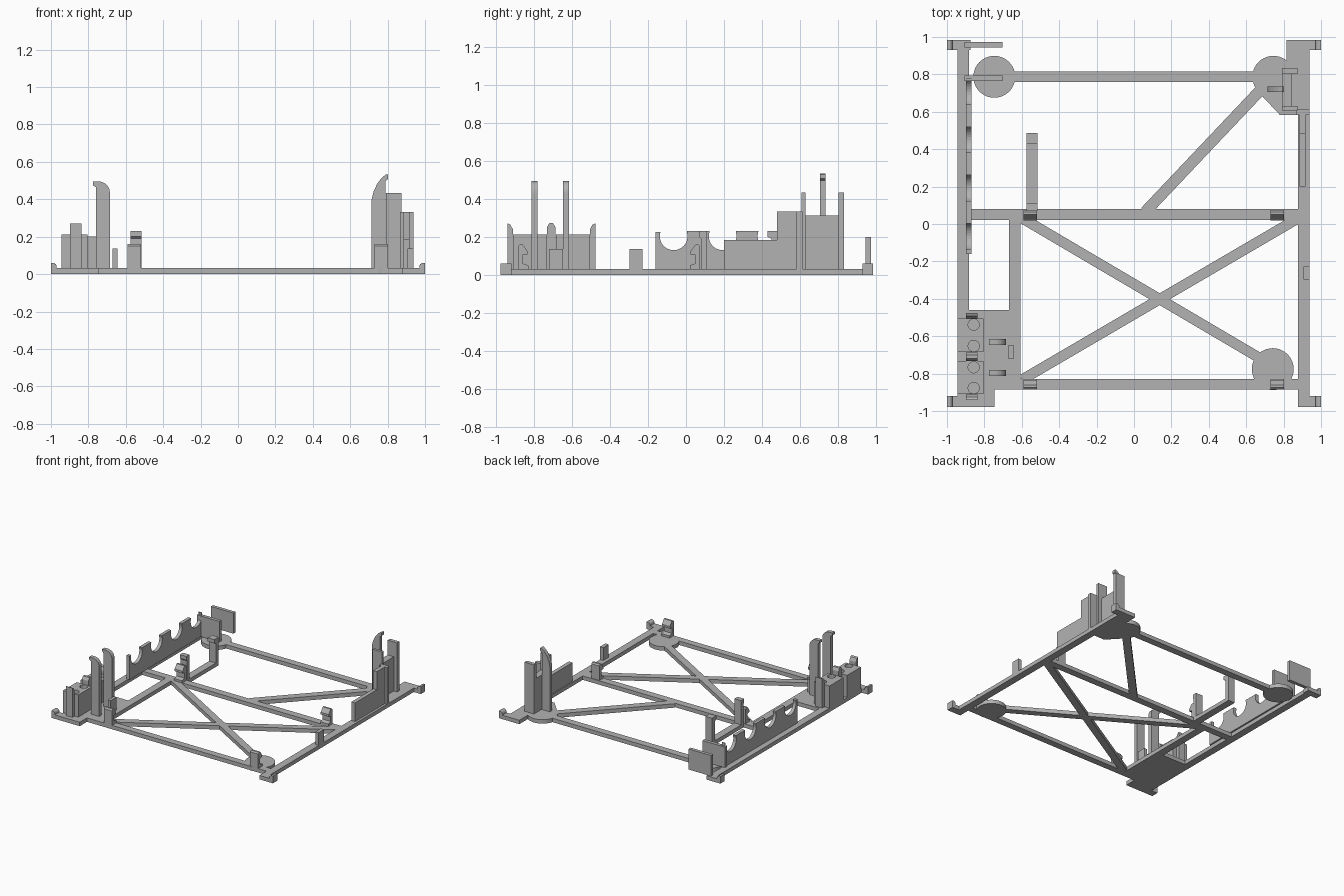
import bpy, math
from mathutils import Vector

grey = bpy.data.materials.new("plain_grey")
grey.diffuse_color = (0.45, 0.45, 0.45, 1)
T = 0.032  # base thickness


def prism(name, pts, lo, hi, axis='z'):
    """Extrude a 2D profile between lo and hi along an axis (x: pts are y,z; y: x,z; z: x,y)."""
    def place(p, h):
        return {'x': (h, p[0], p[1]), 'y': (p[0], h, p[1]), 'z': (p[0], p[1], h)}[axis]
    area = sum(a[0] * b[1] - b[0] * a[1] for a, b in zip(pts, pts[1:] + pts[:1]))
    if (area < 0) != (axis == 'y'):
        pts = pts[::-1]
    n = len(pts)
    verts = [place(p, lo) for p in pts] + [place(p, hi) for p in pts]
    faces = [tuple(range(n))[::-1], tuple(range(n, 2 * n))]
    faces += [(i, (i + 1) % n, (i + 1) % n + n, i + n) for i in range(n)]
    me = bpy.data.meshes.new(name)
    me.from_pydata(verts, [], faces)
    me.materials.append(grey)
    ob = bpy.data.objects.new(name, me)
    bpy.context.collection.objects.link(ob)
    return ob


def box(name, x0, x1, y0, y1, z0, z1):
    return prism(name, [(x0, y0), (x1, y0), (x1, y1), (x0, y1)], z0, z1)


def arc(cx, cy, r, a0, a1, n):
    return [(cx + r * math.cos(math.radians(a0 + (a1 - a0) * i / n)),
             cy + r * math.sin(math.radians(a0 + (a1 - a0) * i / n))) for i in range(n + 1)]


def disc(name, x, y, r, z0, z1, n=40):
    return prism(name, arc(x, y, r, 0, 360, n)[:-1], z0, z1)


def strut(name, a, b, w):
    a, b = Vector(a), Vector(b)
    d = (b - a).normalized()
    s = Vector((-d.y, d.x)) * w / 2
    return prism(name, [tuple(a + s), tuple(b + s), tuple(b - s), tuple(a - s)], 0, T)


# --- flat base frame ---
box("left_rail", -0.943, -0.883, -0.46, 0.985, 0, T)
box("right_rail", 0.877, 0.937, -0.978, 0.583, 0, T)
prism("front_left_plate", [(-0.943, -0.978), (-0.745, -0.978), (-0.745, -0.885), (-0.608, -0.885),
                           (-0.608, -0.46), (-0.943, -0.46)], 0, T)
prism("back_right_plate", [(0.67, 0.70), (0.78, 0.583), (0.937, 0.583), (0.937, 0.985),
                           (0.816, 0.985), (0.816, 0.87)], 0, T)
box("middle_bar", -0.883, 0.877, 0.022, 0.08, 0, T)
box("front_bar", -0.608, 0.877, -0.885, -0.83, 0, T)
box("back_bar", -0.72, 0.72, 0.758, 0.815, 0, T)
box("short_left_bar", -0.669, -0.608, -0.46, 0.022, 0, T)
strut("cross_strut_a", (-0.60, -0.833), (0.88, 0.032), 0.055)
strut("cross_strut_b", (-0.60, 0.032), (0.72, -0.745), 0.055)
strut("back_strut", (0.06, 0.065), (0.68, 0.72), 0.06)
for name, x, y in (("back_left_pad", -0.747, 0.787), ("back_right_pad", 0.745, 0.787),
                   ("front_right_pad", 0.742, -0.776)):
    disc(name, x, y, 0.112, 0, T)

# --- corner feet with raised rounded lips ---
for sx in (-1, 1):
    for y0, y1 in ((-0.978, -0.92), (0.93, 0.985)):
        pts = [(0.937, 0), (1, 0), (1, 0.06), (0.985, 0.06), (0.975, 0.054), (0.97, 0.045),
               (0.97, T), (0.937, T)]
        prism("corner_foot", [(sx * x, z) for x, z in pts], y0, y1, 'y')
box("back_left_foot_web", -0.883, -0.875, 0.93, 0.985, 0, T)

# --- scalloped wall along the left rail ---
prof = [(-0.16, T), (-0.16, 0.225)]
for c in (-0.065, 0.193, 0.45, 0.705):
    prof += arc(c, 0.203, 0.073, 162, 378, 18)
    if c < 0.7:
        prof += [(c + 0.069, 0.232), (c + 0.188, 0.232)]
prof += [(0.777, 0.225), (0.777, T)]
prism("scalloped_wall", prof, -0.897, -0.87, 'x')

# --- back left upright plates ---
for y in (0.765, 0.945):
    box("back_left_panel", -0.907, -0.704, y, y + 0.028, T, 0.2)

# --- front left blocks with round sockets ---
for y0, y1 in ((-0.685, -0.505), (-0.91, -0.733)):
    blk = box("socket_block", -0.943, -0.805, y0, y1, T, 0.213)
    for y in (y0 + 0.033, y1 - 0.033):
        cut = disc("socket_cutter", -0.857, y, 0.03, 0.07, 0.3, 24)
        cut.hide_render = True
        cut.hide_viewport = True
        m = blk.modifiers.new("socket", 'BOOLEAN')
        m.operation = 'DIFFERENCE'
        m.object = cut
# clips holding the ends of the blocks
prism("front_block_clip", [(-0.94, T), (-0.94, 0.272), (-0.925, 0.265), (-0.912, 0.24),
                           (-0.912, T)], -0.897, -0.838, 'x')
prism("back_block_clip", [(-0.505, T), (-0.505, 0.24), (-0.492, 0.265), (-0.476, 0.272),
                          (-0.476, T)], -0.897, -0.838, 'x')
prism("middle_block_clip", [(-0.733, T), (-0.733, 0.25), (-0.72, 0.272), (-0.70, 0.272),
                            (-0.687, 0.25), (-0.687, T)], -0.897, -0.838, 'x')

# --- tall hooks on the front left plate ---
hook = [(-0.76, T), (-0.76, 0.465), (-0.775, 0.475), (-0.775, 0.495)]
hook += arc(-0.745, 0.435, 0.06, 90, 0, 8) + [(-0.685, T)]
for y in (-0.813, -0.647):
    prism("tall_left_hook", hook, y, y + 0.032, 'y')
box("small_left_post", -0.67, -0.645, -0.722, -0.647, T, 0.137)

# --- facing snap clips on the front and middle bars ---
clip = [(-0.885, T), (-0.885, 0.15), (-0.875, 0.16), (-0.86, 0.16), (-0.835, 0.125),
        (-0.835, 0.108), (-0.86, 0.105), (-0.86, 0.06), (-0.83, 0.05), (-0.83, T)]
for x in (-0.59, 0.73):
    prism("front_snap_clip", clip, x, x + 0.072, 'x')
    prism("middle_snap_clip", [(-0.81 - y, z) for y, z in clip], x, x + 0.072, 'x')

# --- arm behind the middle bar with two upright ends ---
box("arm", -0.575, -0.515, 0.08, 0.487, 0, T)
prism("arm_inner_post", [(0.08, T), (0.08, 0.19), (0.07, 0.2), (0.07, 0.23), (0.11, 0.23),
                         (0.11, T)], -0.575, -0.515, 'x')
prism("arm_outer_post", [(0.487, T), (0.487, 0.23), (0.43, 0.23), (0.43, 0.2), (0.45, 0.19),
                         (0.45, T)], -0.575, -0.515, 'x')

# --- right rail walls ---
prism("stepped_right_wall", [(0.2, T), (0.2, 0.185), (0.48, 0.185), (0.48, 0.333),
                             (0.583, 0.333), (0.583, T)], 0.885, 0.918, 'x')
box("right_wall_end", 0.867, 0.937, 0.583, 0.613, T, 0.333)
box("small_right_post", 0.907, 0.937, -0.298, -0.228, T, 0.137)

# --- back right bracket and hook ---
box("bracket_plate", 0.79, 0.845, 0.63, 0.803, T, 0.312)
for y0, y1 in ((0.608, 0.63), (0.803, 0.833)):
    box("bracket_flange", 0.79, 0.875, y0, y1, T, 0.433)
prism("tall_right_hook", [(0.715, T), (0.715, 0.40), (0.725, 0.443), (0.745, 0.485),
                          (0.77, 0.517), (0.795, 0.535), (0.803, 0.53), (0.803, 0.508),
                          (0.788, 0.498), (0.788, T)], 0.705, 0.735, 'y')
